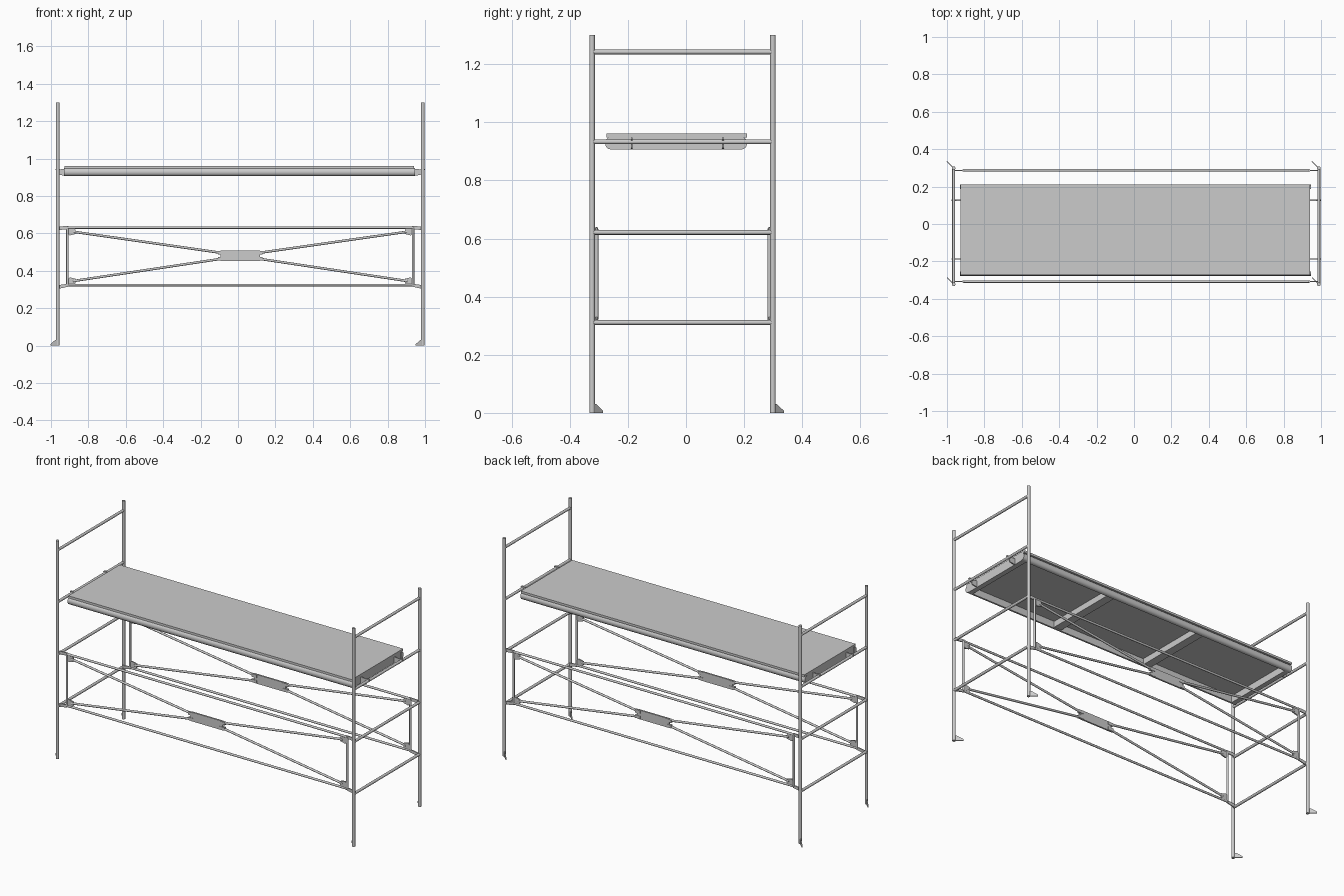
import bpy, math
from mathutils import Vector

if "Cube" in bpy.data.objects:
    bpy.data.objects.remove(bpy.data.objects["Cube"])

CX, CY = 0.012, -0.012          # frame centre (feet stick out to one side)
PX, PY = 0.976, 0.311           # post offsets from that centre


def mesh_object(name, verts, faces, smooth=False):
    me = bpy.data.meshes.new(name)
    me.from_pydata(verts, [], faces)
    ob = bpy.data.objects.new(name, me)
    bpy.context.collection.objects.link(ob)
    if smooth:
        for p in me.polygons:
            p.use_smooth = len(p.vertices) == 4
    return ob


def tube(name, a, b, r, n=16):
    a, b = Vector(a), Vector(b)
    q = (b - a).to_track_quat('Z', 'Y')
    ring = [q @ Vector((r * math.cos(2 * math.pi * i / n),
                        r * math.sin(2 * math.pi * i / n), 0)) for i in range(n)]
    verts = [a + v for v in ring] + [b + v for v in ring]
    faces = [(i, (i + 1) % n, n + (i + 1) % n, n + i) for i in range(n)]
    faces += [tuple(reversed(range(n))), tuple(range(n, 2 * n))]
    return mesh_object(name, verts, faces, True)


def prism(name, outline, offset):
    """Extrude a 3D planar outline along a vector."""
    n, off = len(outline), Vector(offset)
    base = [Vector(p) for p in outline]
    verts = base + [p + off for p in base]
    faces = [(i, (i + 1) % n, n + (i + 1) % n, n + i) for i in range(n)]
    faces += [tuple(reversed(range(n))), tuple(range(n, 2 * n))]
    ob = mesh_object(name, verts, faces)
    import bmesh
    bm = bmesh.new()
    bm.from_mesh(ob.data)
    bmesh.ops.recalc_face_normals(bm, faces=bm.faces)
    bm.to_mesh(ob.data)
    bm.free()
    return ob


def box(name, x0, x1, y0, y1, z0, z1):
    return prism(name, [(x0, y0, z0), (x1, y0, z0), (x1, y1, z0), (x0, y1, z0)],
                 (0, 0, z1 - z0))


# End frames: posts, feet and rungs
for sx, side in ((-1, "left"), (1, "right")):
    x = CX + sx * PX
    for sy, end in ((-1, "front"), (1, "back")):
        y = CY + sy * PY
        tube(f"{side}_{end}_post", (x, y, 0), (x, y, 1.3), 0.0095)
        # thin gusset foot pointing diagonally outwards
        d, t = 0.036, 0.002
        prism(f"{side}_{end}_foot",
              [(x - t, y - t, 0), (x - d - t, y + d - t, 0), (x - d - t, y + d - t, 0.007),
               (x - 0.012 - t, y + 0.012 - t, 0.03), (x - t, y - t, 0.03)],
              (2 * t, 2 * t, 0))
    for i, z in enumerate((0.311, 0.621, 0.933, 1.242)):
        tube(f"{side}_rung_{i + 1}", (x, CY - PY, z), (x, CY + PY, z), 0.008)

# Side braces
Z0, Z1, ZM, BX = 0.323, 0.631, 0.48, 0.924
for y, end in ((-0.308, "front"), (0.287, "back")):
    for z, lvl, rz in ((Z0, "lower", 0.311), (Z1, "upper", 0.625)):
        tube(f"{end}_{lvl}_rail", (CX - BX, y, z), (CX + BX, y, z), 0.0065, 12)
        for sx, side in ((-1, "left"), (1, "right")):
            # flattened clip from rail end to the post
            xa, xb = CX + sx * (BX - 0.005), CX + sx * (PX - 0.002)
            prism(f"{end}_{lvl}_{side}_clip",
                  [(xa, y - 0.003, z - 0.008), (xb, y - 0.003, rz - 0.008),
                   (xb, y - 0.003, rz + 0.012), (xa, y - 0.003, z + 0.008)],
                  (0, 0.006, 0))
    for sx, side in ((-1, "left"), (1, "right")):
        x = CX + sx * BX
        tube(f"{end}_{side}_upright", (x, y, Z0), (x, y, Z1), 0.0065, 12)
        for sz, lvl, z in ((-1, "lower", Z0), (1, "upper", Z1)):
            # corner gusset plate
            xi = x + -sx * 0.044
            prism(f"{end}_{side}_{lvl}_gusset",
                  [(x, y - 0.004, z), (x, y - 0.004, z - sz * 0.028),
                   (x - sx * 0.012, y - 0.004, z - sz * 0.042),
                   (xi, y - 0.004, z - sz * 0.034), (xi, y - 0.004, z - sz * 0.012),
                   (x - sx * 0.034, y - 0.004, z)], (0, 0.008, 0))
            # diagonal and its tab on the centre plate
            tube(f"{end}_{side}_{lvl}_diagonal", (x - sx * 0.03, y, z - sz * 0.022),
                 (CX + sx * 0.095, y, ZM + sz * 0.015), 0.0065, 12)
            xt = sorted((CX + sx * 0.085, CX + sx * 0.12))
            box(f"{end}_{side}_{lvl}_tab", xt[0], xt[1], y - 0.007, y + 0.007,
                ZM + sz * 0.016 - 0.009, ZM + sz * 0.016 + 0.009)
    box(f"{end}_centre_plate", CX - 0.105, CX + 0.105, y - 0.005, y + 0.005,
        ZM - 0.027, ZM + 0.027)

# Platform board
DX0, DX1, DY0, DY1 = -0.927, 0.942, -0.274, 0.210
box("deck_board", DX0, DX1, DY0, DY1, 0.948, 0.961)

# Side rails with rounded outer face
for s, yin, name in ((-1, -0.255, "front"), (1, 0.187, "back")):
    prof = [(DX0 - 0.003, yin, 0.949), (DX0 - 0.003, yin, 0.907)]
    for i in range(9):
        a = -math.pi / 2 + math.pi * i / 8
        prof.append((DX0 - 0.003, yin + s * (0.006 + 0.017 * math.cos(a)),
                     0.928 + 0.021 * math.sin(a)))
    rail = prism(f"{name}_deck_rail", prof, (DX1 - DX0 + 0.006, 0, 0))
    for p in rail.data.polygons:
        p.use_smooth = len(p.vertices) == 4
    rail.data.set_sharp_from_angle(angle=math.radians(35))

# End beams and two cross beams under the board
box("left_end_beam", DX0, DX0 + 0.03, -0.256, 0.188, 0.907, 0.949)
box("right_end_beam", DX1 - 0.03, DX1, -0.256, 0.188, 0.907, 0.949)
for x in (-0.304, 0.319):
    box("cross_beam", x - 0.025, x + 0.025, -0.256, 0.188, 0.912, 0.949)

# Hooks curling over the rungs
for sx, xe, side in ((-1, DX0, "left"), (1, DX1, "right")):
    xr, zr = CX + sx * PX, 0.933
    for y in (-0.19, 0.124):
        arc = [math.radians(-30 + 180 * i / 8) for i in range(9)]
        outer = [(xr - sx * 0.015 * math.cos(a), y, zr + 0.015 * math.sin(a)) for a in arc]
        inner = [(xr - sx * 0.0085 * math.cos(a), y, zr + 0.0085 * math.sin(a))
                 for a in reversed(arc)]
        root = [(xe - sx * 0.005, y, 0.945), (xe - sx * 0.005, y, 0.908),
                (xr - sx * 0.012, y, 0.912)]
        prism(f"{side}_hook", inner + root[2:] + root[1:2] + root[:1] + outer[3:],
              (0, 0.006, 0))
